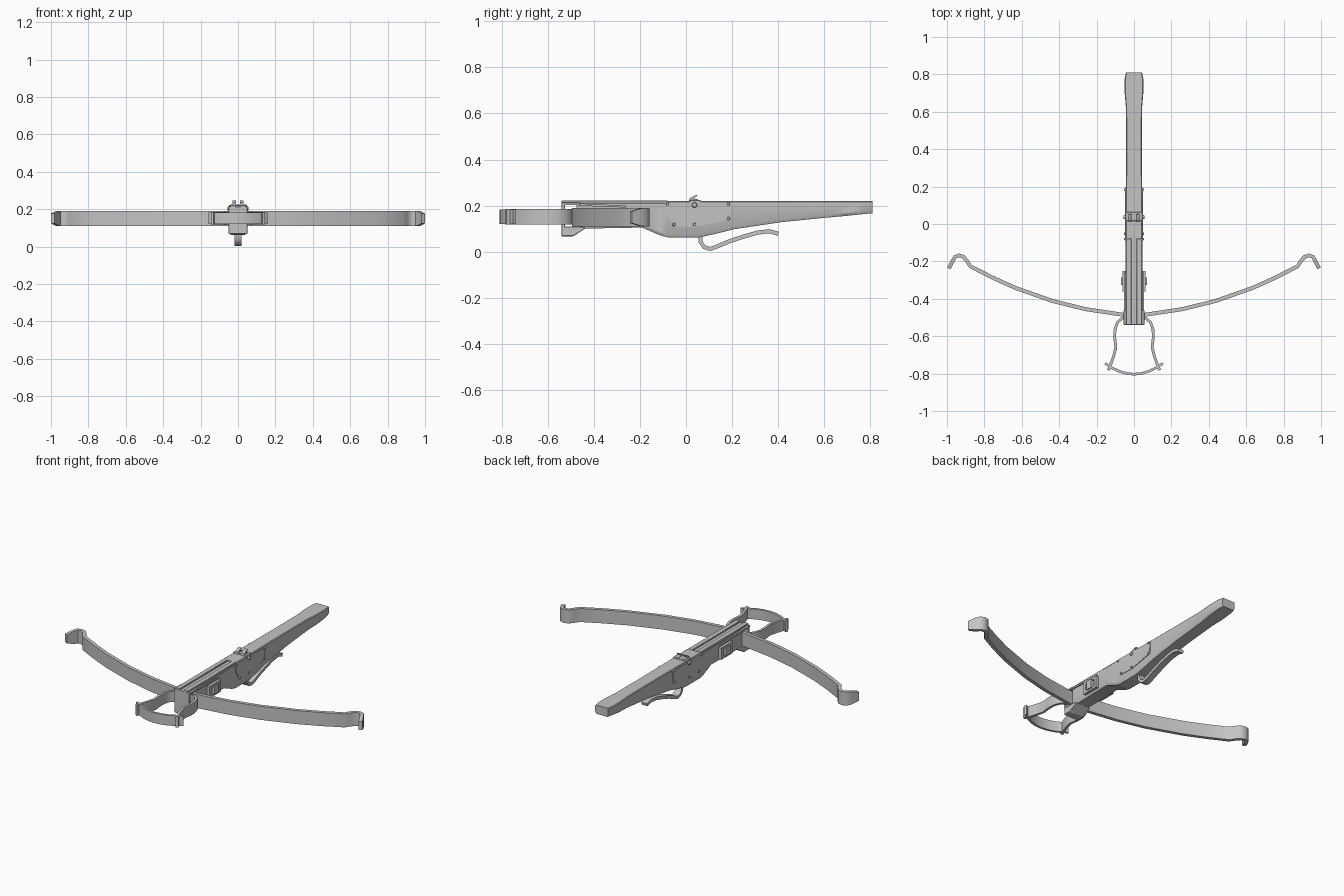
import bpy, bmesh, math
from mathutils import Vector

if "Cube" in bpy.data.objects:
    bpy.data.objects.remove(bpy.data.objects["Cube"])

grey = bpy.data.materials.new("mid grey")
grey.diffuse_color = (0.55, 0.55, 0.55, 1)
grey.use_nodes = True
grey.node_tree.nodes["Principled BSDF"].inputs["Base Color"].default_value = grey.diffuse_color


def finish(name, bm, bevel=0.0, angle=30):
    bmesh.ops.recalc_face_normals(bm, faces=bm.faces[:])
    me = bpy.data.meshes.new(name)
    bm.to_mesh(me)
    bm.free()
    me.materials.append(grey)
    me.shade_smooth()
    me.set_sharp_from_angle(angle=math.radians(angle))
    ob = bpy.data.objects.new(name, me)
    bpy.context.collection.objects.link(ob)
    if bevel:
        mod = ob.modifiers.new("bevel", 'BEVEL')
        mod.width = bevel
        mod.segments = 1
        mod.limit_method = 'ANGLE'
    return ob


def skin(name, rings, bevel=0.0, angle=30):
    """Closed tube through rings of equal point count, capped at both ends."""
    bm = bmesh.new()
    vs = [[bm.verts.new(p) for p in r] for r in rings]
    n = len(vs[0])
    for a, b in zip(vs, vs[1:]):
        for i in range(n):
            bm.faces.new((a[i], a[(i + 1) % n], b[(i + 1) % n], b[i]))
    bm.faces.new(vs[0])
    bm.faces.new(vs[-1])
    return finish(name, bm, bevel, angle)


def box(name, x0, x1, y0, y1, z0, z1, bevel=0.0):
    return skin(name, [[(x0, y, z0), (x1, y, z0), (x1, y, z1), (x0, y, z1)]
                       for y in (y0, y1)], bevel)


def prism_x(name, pts, x0, x1, bevel=0.0):
    """Side profile (y, z) extruded along x."""
    return skin(name, [[(x, y, z) for y, z in pts] for x in (x0, x1)], bevel)


def strip(name, path, thick, halves, place, angle=30):
    """Flat bar along a 2D path; place(u, v, w) maps to 3D, w is the width."""
    rings = []
    P = [Vector(p) for p in path]
    for i, p in enumerate(P):
        t = (P[min(i + 1, len(P) - 1)] - P[max(i - 1, 0)]).normalized()
        nrm = Vector((-t.y, t.x)) * thick / 2
        h = halves[i] if isinstance(halves, list) else halves
        a, b = p + nrm, p - nrm
        rings.append([place(*a, -h), place(*b, -h), place(*b, h), place(*a, h)])
    return skin(name, rings, 0, angle)


def stud(name, x, y, z, r, length):
    bm = bmesh.new()
    bmesh.ops.create_cone(bm, cap_ends=True, segments=10, radius1=r, radius2=r * 0.7,
                          depth=length)
    s = 1 if x > 0 else -1
    for v in bm.verts:
        v.co = Vector((x + s * v.co.z, y + v.co.x, z + v.co.y))
    return finish(name, bm)


# Stock: lofted sections (y, half width, bottom, top)
sections = [(-.475, .045, .100, .213), (-.19, .045, .105, .213), (-.115, .045, .072, .213),
            (-.08, .045, .063, .213), (-.079, .045, .063, .22), (.06, .045, .063, .22),
            (.13, .044, .078, .22), (.21, .043, .098, .22), (.41, .042, .128, .22),
            (.62, .043, .149, .22), (.70, .050, .156, .22), (.775, .050, .164, .22),
            (.81, .043, .167, .22)]
skin("stock", [[(-w * .85, y, b), (w * .85, y, b), (w, y, b + .012), (w, y, t - .004),
                (w - .004, y, t), (-w + .004, y, t), (-w, y, t - .004), (-w, y, b + .012)]
               for y, w, b, t in sections])

# Fore end with an open slot for the bow
prism_x("front_lower_lug", [(-.54, .067), (-.49, .067), (-.435, .102), (-.46, .11), (-.54, .11)],
        -.05, .05, .003)
box("front_cap", -.05, .05, -.54, -.525, .10, .213, .002)
box("front_bridge", -.055, .055, -.54, -.46, .202, .213, .002)

for s, side in ((1, "right"), (-1, "left")):
    lo, hi = sorted((s * .013, s * .042))
    box(f"bolt_rail_{side}", lo, hi, -.54, -.078, .21, .222, .002)
    # tapered strap along the top of the fore end
    prism_x(f"fore_strap_{side}", [(-.47, .20), (-.26, .192), (-.26, .20), (-.47, .21)],
            s * .042, s * .053)
    # frame and wedge that hold the bow
    a, b = s * .042, s * .062
    prism_x(f"clamp_top_{side}", [(-.36, .172), (-.25, .172), (-.25, .187), (-.36, .187)], a, b)
    prism_x(f"clamp_bottom_{side}", [(-.36, .115), (-.25, .115), (-.25, .13), (-.36, .13)], a, b)
    for y in (-.36, -.27):
        prism_x(f"clamp_post_{side}", [(y, .13), (y + .02, .13), (y + .02, .172), (y, .172)], a, b)
    prism_x(f"clamp_wedge_{side}", [(-.325, .125), (-.285, .125), (-.285, .178), (-.325, .178)],
            a, s * .07)
    # lock side plate and its studs
    prism_x(f"lock_plate_{side}", [(-.09, .216), (-.087, .165), (-.05, .11), (.04, .108),
                                   (.19, .138), (.195, .212)], s * .04, s * .048)
    for y, z in ((-.08, .207), (-.052, .118), (.037, .118), (.184, .144), (.184, .207)):
        stud(f"plate_stud_{side}", s * .049, y, z, .008, .009)
    stud(f"nut_axle_{side}", s * .05, .037, .203, .013, .012)
    # hooked nut fingers
    prism_x(f"nut_finger_{side}", [(.012, .217), (.06, .217), (.05, .228), (.034, .232),
                                   (.052, .247), (.04, .245), (.016, .232)],
            s * .011, s * .03)
box("nut_block", -.045, .045, .015, .065, .20, .225, .003)

# Bow: one limb path mirrored into a full bar, with curled tips
limb = [(.06, -.485), (.26, -.455), (.435, -.412), (.636, -.341), (.76, -.285), (.875, -.226),
        (.893, -.198), (.912, -.176), (.935, -.168), (.956, -.175), (.970, -.199), (.990, -.238)]
half = [.041] * 10 + [.038, .026]
path = [(-x, y) for x, y in reversed(limb)] + limb
strip("bow", path, .021, half[::-1] + half, lambda u, v, w: (u, v, .15 + w), 40)

# Stirrup: two bent side arms and an arched foot bar
arm = [(.03, -.492), (.06, -.502), (.088, -.525), (.102, -.565), (.103, -.61), (.097, -.66),
       (.110, -.71), (.122, -.745), (.137, -.782)]
for s, side in ((1, "right"), (-1, "left")):
    strip(f"stirrup_arm_{side}", [(s * x, y) for x, y in arm], .015, .033,
          lambda u, v, w: (u, v, .152 + w), 40)
foot = [(x / 100, -.803 + .058 * (x / 15.5) ** 2) for x in (-15.5, -12, -8, -4, 0, 4, 8, 12, 15.5)]
strip("stirrup_foot_bar", foot, .014, .031, lambda u, v, w: (u, v, .152 + w), 40)

# Trigger lever under the stock
lever = [(.062, .075), (.064, .042), (.078, .021), (.105, .012), (.135, .023), (.19, .046),
         (.25, .066), (.31, .083), (.362, .089), (.40, .078)]
strip("trigger_lever", lever, .018, .02, lambda u, v, w: (w, u, v), 40)
